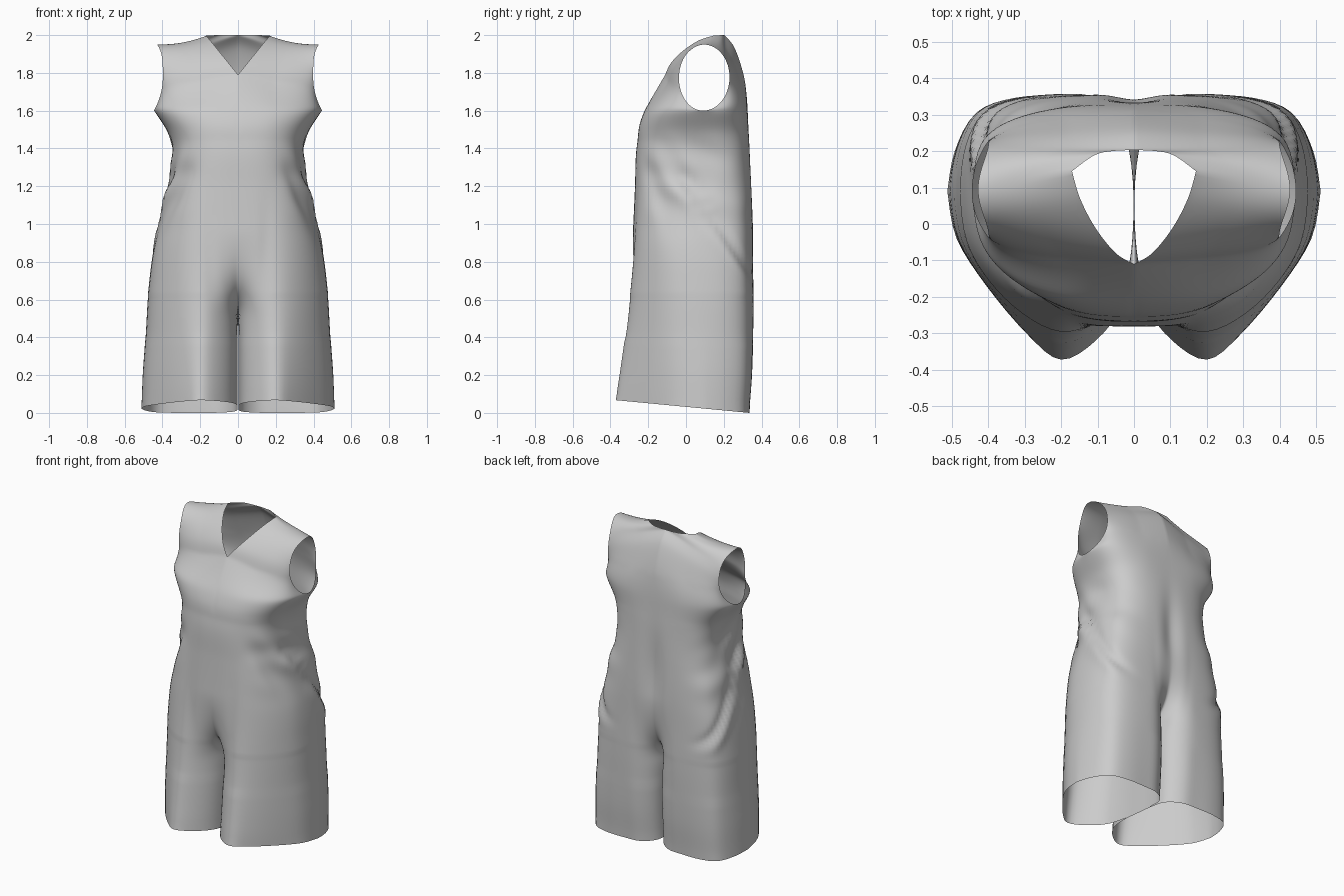
import bpy, bmesh
from math import sin, cos, asin, pi, exp

if "Cube" in bpy.data.objects:
    bpy.data.objects.remove(bpy.data.objects["Cube"])

M = 32          # columns per quarter of the garment
CROTCH = 0.5
YS = 0.09       # side seam depth


def curve(pts, t):
    """Catmull-Rom point on a list of tuples, t in 0..1."""
    n = len(pts) - 1
    f = min(max(t, 0), 1) * n
    i = min(int(f), n - 1)
    u = f - i
    p = [pts[min(max(j, 0), n)] for j in (i - 1, i, i + 1, i + 2)]
    return tuple(0.5 * (2 * b + (c - a) * u + (2 * a - 5 * b + 4 * c - d) * u * u
                        + (3 * b - a - 3 * c + d) * u ** 3) for a, b, c, d in zip(*p))


def step(a, b, x):
    t = min(max((x - a) / (b - a), 0), 1)
    return t * t * (3 - 2 * t)


# silhouette values at even heights from z = 0 to z = 1.6
HALF_W = [.512, .509, .505, .498, .491, .486, .48, .47, .458,
          .44, .415, .395, .372, .352, .348, .378, .445]
FRONT = [-.372, -.35, -.327, -.307, -.29, -.279, -.27, -.262, -.222]
BACK = [.335, .35, .357, .36, .358, .356, .348, .338, .327]

# leg cross-section, inner seam to side seam
LEG_FRONT = [(.002, .05), (.004, -.09), (.03, -.22), (.105, -.32), (.2, -.372),
             (.29, -.305), (.4, -.175), (.485, -.04), (.51, .09)]
LEG_BACK = [(.002, .05), (.003, .15), (.02, .26), (.1, .325), (.2, .335),
            (.33, .333), (.435, .3), (.49, .2), (.51, .09)]


def torso_shape(s, front, w):
    """Rounded quarter section; the middle column follows the leg line."""
    e = 0.74 if front else 0.65
    mid = asin((.2 / w) ** (1 / e))
    a = mid + (pi / 2 - mid) * (s * 2 - 1)
    if s < .5:
        a = asin((.4 * s / w) ** (1 / e))
    return max(sin(a), 0) ** e, max(cos(a), 0) ** e if s < 1 else 0


def wrinkle(x, y, z, w):
    """Outward fold offset at the waist sides."""
    side = step(.5, .9, abs(x) / w)
    crease_z = 1.22 - 1.25 * max(y, -.02) - .5 * max(y, 0) ** 2
    q = crease_z - z
    fade = step(-.1, .05, y) * step(.62, .8, z)
    d = fade * (-.024 * exp(-(q / .03) ** 2) + .016 * exp(-((q - .07) / .05) ** 2))
    win = exp(-((z - 1.25) / .17) ** 2)
    d += win * (.008 * sin(24 * (z + .8 * y) + 2 * sin(9 * y))
                + .006 * sin(33 * (z + .3 * y) + 1.5))
    # slanting fold at the front hip
    q2 = (z - 1.3) + 2.2 * (abs(x) - .26)
    d -= (.016 * exp(-(q2 / .07) ** 2) * exp(-((z - 1.12) / .2) ** 2)
          * (1 - step(-.12, .03, y)))
    return d * side


def body_row(z, front):
    """One horizontal quarter row of the body, centre seam to side seam."""
    h = z / 1.6
    w = curve([(v,) for v in HALF_W], h)[0]
    ye = curve([(v,) for v in (FRONT if front else BACK)], h)[0]
    if front:
        ye -= .014 * exp(-((z - 1.52) / .05) ** 2)
    t = min(max((.97 - z) / (.97 - CROTCH), 0), 1)
    split = .4 * t ** 1.7 + .6 * t ** 5         # legs parting at the centre
    outer = min(max(1 - z / 1.25, 0), 1)        # leg shape growing downward
    leg = LEG_FRONT if front else LEG_BACK
    out = []
    for i in range(M + 1):
        s = i / M
        fx, fy = torso_shape(s, front, w)
        lx, ly = curve(leg, s)
        ly = YS + (ly - YS) * (ye - YS) / (leg[4][1] - YS)
        if s < .5:
            ly += (.05 - (YS - .04 * (ye - YS) / (leg[4][1] - YS))) * (1 - s * 2)
        k = split + (outer - split) * step(.25, .6, s)
        lx *= 1 + (w / .51 - 1) * step(.5, 1, s)
        x = w * fx + (lx - w * fx) * k
        ty = YS + (ye - YS) * fy
        y = ty + (ly - ty) * k
        if not front:       # hollow down the spine
            y -= .022 * exp(-(x / .06) ** 2) * exp(-((z - 1.1) / .25) ** 2)
        d = wrinkle(x, y, z, w)
        x, y = x + d, y + d * (y - YS) * 2
        if i == 0:
            y = max(y, .05) if not front else min(y, .05)
            if z >= CROTCH - 1e-4:
                x = 0
            if z <= CROTCH + 1e-4:
                y = .05
        # hem drops toward the back
        out.append((x, y, z + (.032 - .095 * y) * max(0, 1 - z / .5)))
    return out


# centre / neckline paths and the armhole
V_NECK = [(0, -.11, 1.79), (.05, -.08, 1.852), (.105, -.012, 1.92),
          (.148, .07, 1.973), (.17, .145, 1.997)]
BACK_NECK = [(0, .203, 2.0), (.06, .2, 2.0), (.11, .188, 2.0), (.17, .145, 1.997)]
CHEST = [(0, -.222, 1.6), (0, -.183, 1.665), (0, -.145, 1.73), (0, -.11, 1.79)]
SPINE = [(0, .327, 1.6), (0, .318, 1.72), (0, .294, 1.83), (0, .253, 1.94), (0, .203, 2.0)]


def centre(t, front):
    split = .375 if front else .6875
    lo, hi = (CHEST, V_NECK) if front else (SPINE, BACK_NECK)
    return curve(lo, t / split) if t <= split else curve(hi, (t - split) / (1 - split))


def armhole(t, front):
    a = -pi / 2 + pi * t
    c = sin(a)
    y = YS + .005 * t + (-.13 if front else .138) * cos(a)
    x = .398 + (.03 * c ** 4 if c > 0 else .047 * c * c)
    return x, y, 1.775 + .175 * c


def yoke_point(s, t, front):
    C, A = centre(t, front), armhole(t, front)
    fx, fy = torso_shape(s, front, .445)
    b = step(0, 1, t)
    fx += (s - fx) * b
    fy += ((1 - s) - fy) * b
    x = C[0] + (A[0] - C[0]) * fx
    y = A[1] + (C[1] - A[1]) * fy
    z = C[2] + (A[2] - C[2]) * (s ** (1.5 - .6 * t)) - .012 * sin(pi * s) * t ** 3
    return x, y, z


def add_grid(bm, rows, flip):
    vs = [[bm.verts.new(p) for p in r] for r in rows]
    for r0, r1 in zip(vs, vs[1:]):
        for i in range(len(r0) - 1):
            f = [r0[i], r0[i + 1], r1[i + 1], r1[i]]
            bm.faces.new(f[::-1] if flip else f)


# romper: one cloth sheet, right half mirrored
bm = bmesh.new()
R_LEG, R_BODY, R_YOKE = 14, 60, 32
heights = [CROTCH * i / R_LEG for i in range(R_LEG)]
heights += [CROTCH + (1.6 - CROTCH) * i / R_BODY for i in range(R_BODY + 1)]
for front in (True, False):
    rows = [body_row(z, front) for z in heights]
    rows += [[yoke_point(i / M, j / R_YOKE, front) for i in range(M + 1)]
             for j in range(1, R_YOKE + 1)]
    add_grid(bm, rows, not front)
bmesh.ops.remove_doubles(bm, verts=bm.verts, dist=.0006)


def relax(verts, times):
    """Smooth the cloth; the centre seam stays on x = 0."""
    for _ in range(times):
        new = []
        for v in verts:
            ring = [e.other_vert(v).co for e in v.link_edges]
            if abs(v.co.x) < 1e-5:
                ring = [c for c in ring if abs(c.x) < 1e-5] or [v.co]
            avg = sum(ring, v.co * 0) / len(ring)
            new.append(v.co.lerp(avg, .5))
        for v, c in zip(verts, new):
            v.co = c


inner = [v for v in bm.verts if not v.is_boundary
         or (abs(v.co.x) < 1e-5 and CROTCH + .05 < v.co.z < 1.75)]
relax(inner, 2)
relax([v for v in inner if 1.48 < v.co.z < 1.74], 10)   # chest and armpit
relax([v for v in inner if .38 < v.co.z < .62], 5)      # crotch
mesh = bpy.data.meshes.new("romper")
bm.to_mesh(mesh)
bm.free()
romper = bpy.data.objects.new("romper", mesh)
bpy.context.collection.objects.link(romper)
for p in mesh.polygons:
    p.use_smooth = True
mirror = romper.modifiers.new("mirror", 'MIRROR')
mirror.use_axis[0] = True
mirror.merge_threshold = .001
